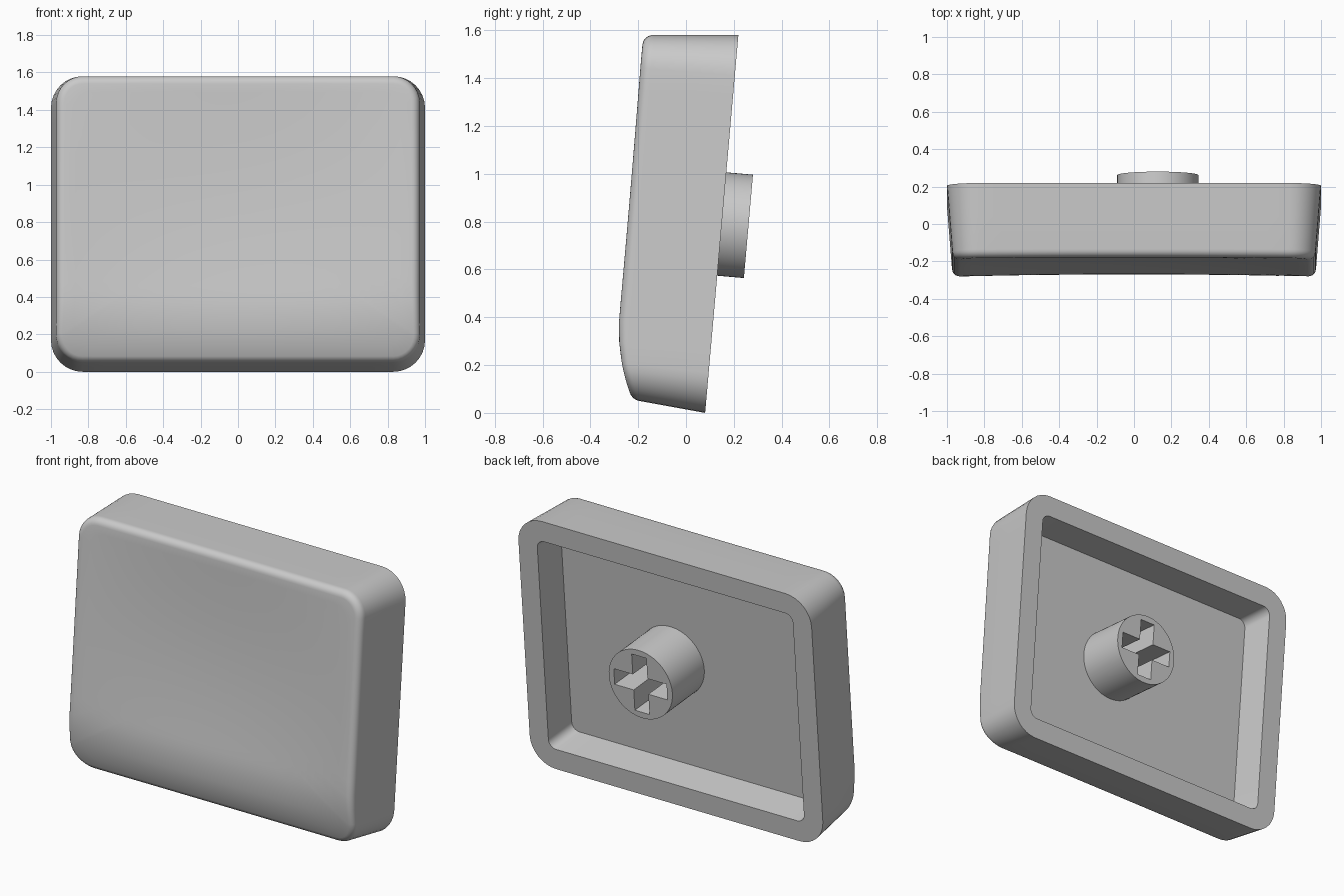
import bpy, bmesh, math
from mathutils import Matrix, Vector

if "Cube" in bpy.data.objects:
    bpy.data.objects.remove(bpy.data.objects["Cube"])

# Local frame: x = width, y = height along the plate, z = depth toward the front
TILT = math.atan(0.088)
n, up = Vector((0, -math.cos(TILT), math.sin(TILT))), Vector((0, math.sin(TILT), math.cos(TILT)))
FRAME = Matrix(((1, 0, 0, 0), (0, up.y, n.y, 0.08), (0, up.z, n.z, 0), (0, 0, 0, 1)))

grey = bpy.data.materials.new("light grey plastic")
grey.diffuse_color = (0.59, 0.59, 0.59, 1)
grey.use_nodes = True
grey.node_tree.nodes["Principled BSDF"].inputs["Base Color"].default_value = grey.diffuse_color

CORNER, STRAIGHT = 8, 14
COUNT = 4 * (CORNER + STRAIGHT)


def outline(i, hw, y0, y1, r):
    """Point i on a rounded rectangle, counter-clockwise."""
    side, k = divmod(i % COUNT, CORNER + STRAIGHT)
    centres = [(hw - r, y1 - r), (-hw + r, y1 - r), (-hw + r, y0 + r), (hw - r, y0 + r)]
    c, d = centres[side], centres[(side + 1) % 4]
    a = math.pi / 2 * (side + min(k / CORNER, 1))
    t = max(k - CORNER, 0) / STRAIGHT
    return (c[0] + (d[0] - c[0]) * t + r * math.cos(a),
            c[1] + (d[1] - c[1]) * t + r * math.sin(a))


def body(i, z, inset=0.0):
    """Tapered outer wall at depth z."""
    return outline(i, 1 - 0.08 * z - inset, 0.0925 * z + inset,
                   1.586 - 0.088 * z - inset, 0.17 - 0.08 * z - inset)


def front(x, y):
    """Front surface: flat, rolled off at the bottom, with a shallow bowl."""
    roll = 0.68 * max(0.38 - y, 0) ** 2
    bowl = max(math.sin(math.pi * min(max((1.55 - y) / 1.4, 0), 1)), 0)
    return 0.393 + 0.003 * y - roll - (1 - (x / 0.97) ** 2) * (0.003 + 0.03 * bowl)


def fillet(y):
    """Front edge radius, tighter along the bottom."""
    return 0.028 + 0.016 * min(max(y / 0.4, 0), 1)


def bridge(bm, a, b):
    for i in range(len(a)):
        j = (i + 1) % len(a)
        bm.faces.new((a[i], a[j], b[j], b[i]))


def finish(bm, name):
    bm.transform(FRAME)
    bmesh.ops.recalc_face_normals(bm, faces=bm.faces)
    me = bpy.data.meshes.new(name)
    bm.to_mesh(me)
    bm.free()
    me.materials.append(grey)
    ob = bpy.data.objects.new(name, me)
    bpy.context.collection.objects.link(ob)
    bpy.ops.object.select_all(action='DESELECT')
    bpy.context.view_layer.objects.active = ob
    ob.select_set(True)
    bpy.ops.object.shade_smooth_by_angle(angle=math.radians(30))


# Cap shell: floor, drafted cavity wall, rim, outer wall, edge fillet, front surface
bm = bmesh.new()
CAVITY = 0.2
rings = []
for z, wall in ((CAVITY, 0.149), (0, 0.128)):
    rings.append([(*outline(i, 1 - wall, wall, 1.586 - wall, 0.05), z) for i in range(COUNT)])
rings.append([(*body(i, 0), 0) for i in range(COUNT)])
rims = [body(i, 0.35) for i in range(COUNT)]
tops = [(front(*p), fillet(p[1])) for p in rims]
for t in (0.5, 1):
    rings.append([(*body(i, t * (h - f)), t * (h - f)) for i, (h, f) in enumerate(tops)])
for s in range(1, 7):
    a = math.pi / 2 * s / 6
    ring = []
    for i, (h, f) in enumerate(tops):
        x, y = body(i, h - f, f * (1 - math.cos(a)))
        ring.append((x, y, front(x, y) - f * (1 - math.sin(a))))
    rings.append(ring)
edge = rings[-1]
for s in range(1, 16):
    k = 1 - s / 16
    pts = [(x * k, 0.8 + (y - 0.8) * k) for x, y, _ in edge]
    rings.append([(x, y, front(x, y)) for x, y in pts])
loops = [[bm.verts.new(p) for p in ring] for ring in rings]
for a, b in zip(loops, loops[1:]):
    bridge(bm, a, b)
bm.faces.new(loops[0])
pole = bm.verts.new((0, 0.8, front(0, 0.8)))
for i in range(COUNT):
    bm.faces.new((loops[-1][i], loops[-1][(i + 1) % COUNT], pole))
finish(bm, "cap_shell")

# Mounting stem: tube with a cross-shaped socket
bm = bmesh.new()
CX, CY, R, END = 0.127, 0.793, 0.217, -0.112


def loop(pts, z):
    return [bm.verts.new((CX + x, CY + y, z)) for x, y in pts]


circle = [(R * math.cos(i * math.tau / 64), R * math.sin(i * math.tau / 64)) for i in range(64)]
L, W = 0.18, 0.05
cross = []
for q in range(4):
    c, s = round(math.cos(q * math.pi / 2)), round(math.sin(q * math.pi / 2))
    cross += [(c * x - s * y, s * x + c * y) for x, y in ((L, -W), (L, W), (W, W))]
base, tip = loop(circle, CAVITY), loop(circle, END)
mouth, bottom = loop(cross, END), loop(cross, CAVITY - 0.002)
bridge(bm, base, tip)
bridge(bm, mouth, bottom)
bm.faces.new(bottom)
rim = [bm.edges.get((lp[i], lp[(i + 1) % len(lp)])) for lp in (tip, mouth) for i in range(len(lp))]
bmesh.ops.triangle_fill(bm, edges=rim, use_beauty=True, normal=(0, 0, -1))
finish(bm, "mounting_stem")
